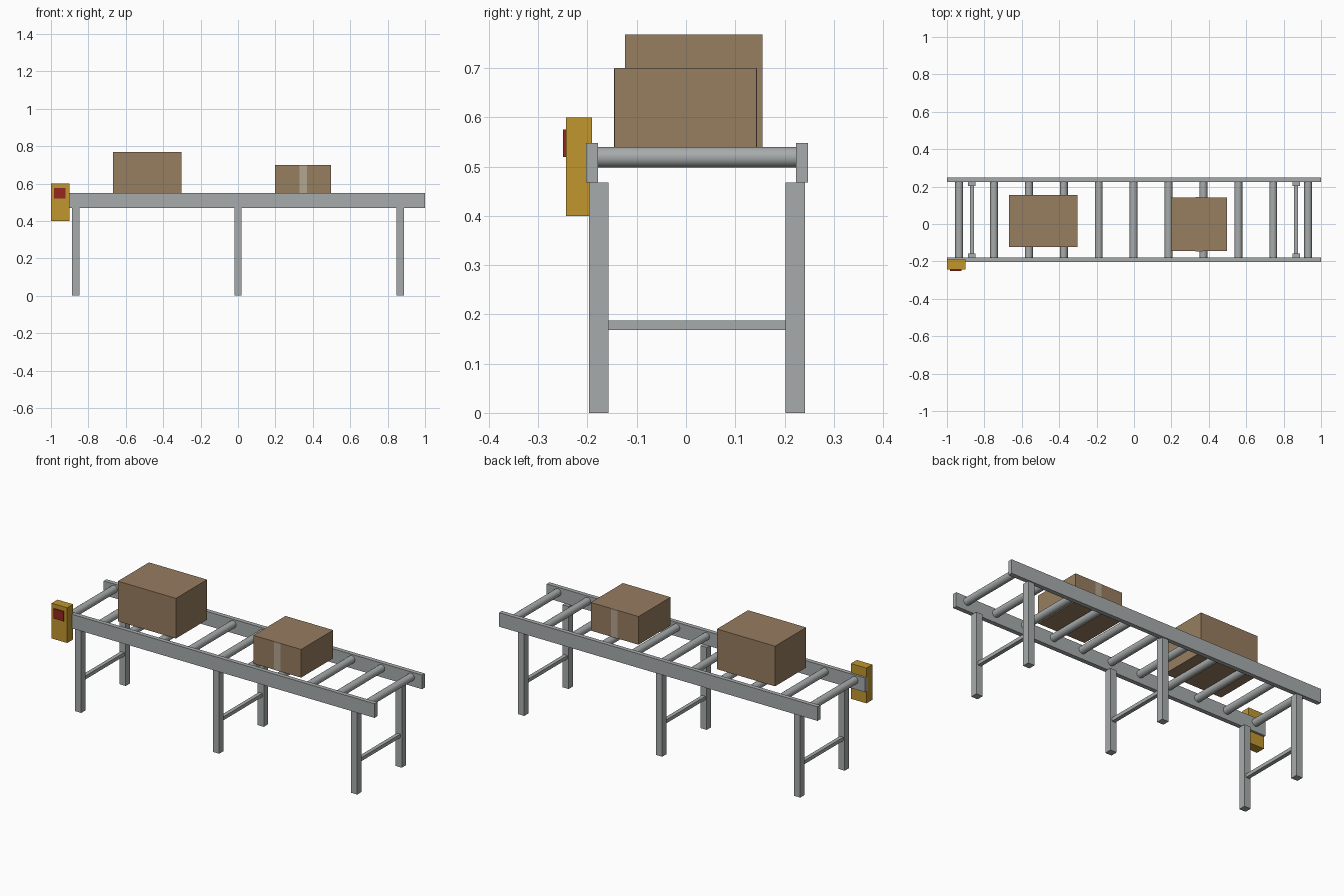
import bpy
import math

cube = bpy.data.objects.get("Cube")
if cube:
    bpy.data.objects.remove(cube, do_unlink=True)


def material(name, rgb):
    m = bpy.data.materials.new(name)
    m.use_nodes = True
    colour = (*rgb, 1.0)
    m.diffuse_color = colour
    m.node_tree.nodes["Principled BSDF"].inputs["Base Color"].default_value = colour
    return m


STEEL = material("grey steel", (0.39, 0.41, 0.41))
CARD = material("brown cardboard", (0.31, 0.205, 0.117))
TAPE = material("pale tape", (0.45, 0.38, 0.28))
YELLOW = material("yellow paint", (0.53, 0.305, 0.028))
RED = material("red button", (0.305, 0.02, 0.015))


def box(name, mat, xs, ys, zs):
    """Box spanning the given (low, high) ranges."""
    spans = (xs, ys, zs)
    bpy.ops.mesh.primitive_cube_add(size=1, location=[(a + b) / 2 for a, b in spans])
    ob = bpy.context.object
    ob.name = name
    ob.scale = [b - a for a, b in spans]
    bpy.ops.object.transform_apply(location=False, rotation=False, scale=True)
    ob.data.materials.append(mat)
    return ob


MID_Y = 0.0225       # centre line of the conveyor
RAIL_BOTTOM, RAIL_TOP = 0.468, 0.548
RAIL_IN, RAIL_OUT = 0.201, 0.2255
LEG_IN, LEG_OUT = 0.18, 0.2195


def side_range(side, inner, outer):
    return sorted((MID_Y + side * inner, MID_Y + side * outer))


# Side rails
for side, label in ((-1, "front"), (1, "back")):
    box(label + "_rail", STEEL, (-1, 1), side_range(side, RAIL_IN, RAIL_OUT),
        (RAIL_BOTTOM, RAIL_TOP))

# Leg frames: two posts and a cross bar each
for x, place in ((-0.867, "right"), (0, "middle"), (0.867, "left")):
    for side, label in ((-1, "front"), (1, "back")):
        box(f"{label}_{place}_leg", STEEL, (x - 0.02, x + 0.02),
            side_range(side, LEG_IN, LEG_OUT), (0, RAIL_BOTTOM))
    box(place + "_cross_bar", STEEL, (x - 0.011, x + 0.011),
        (MID_Y - LEG_IN, MID_Y + LEG_IN), (0.168, 0.188))

# Rollers
COUNT, PITCH = 11, 0.1866
for i in range(COUNT):
    x = (i - (COUNT - 1) / 2) * PITCH - 0.002
    bpy.ops.mesh.primitive_cylinder_add(
        vertices=24, radius=0.021, depth=2 * RAIL_IN + 0.01,
        location=(x, MID_Y, 0.519), rotation=(math.pi / 2, 0, 0))
    roller = bpy.context.object
    roller.name = f"roller_{i + 1}"
    roller.data.materials.append(STEEL)
    bpy.ops.object.shade_smooth_by_angle()

# Cartons, the smaller one with tape down its front and back
box("large_carton", CARD, (-0.668, -0.303), (-0.124, 0.155), (0.54, 0.768))
box("small_carton", CARD, (0.198, 0.498), (-0.145, 0.143), (0.54, 0.70))
for y, label in ((-0.145, "front"), (0.143, "back")):
    box(label + "_tape", TAPE, (0.33, 0.37), (y - 0.0015, y + 0.0015), (0.54, 0.6995))

# Control box with its button
box("control_box", YELLOW, (-1, -0.902), (-0.244, -0.191), (0.40, 0.60))
box("stop_button", RED, (-0.984, -0.921), (-0.25, -0.243), (0.52, 0.575))
